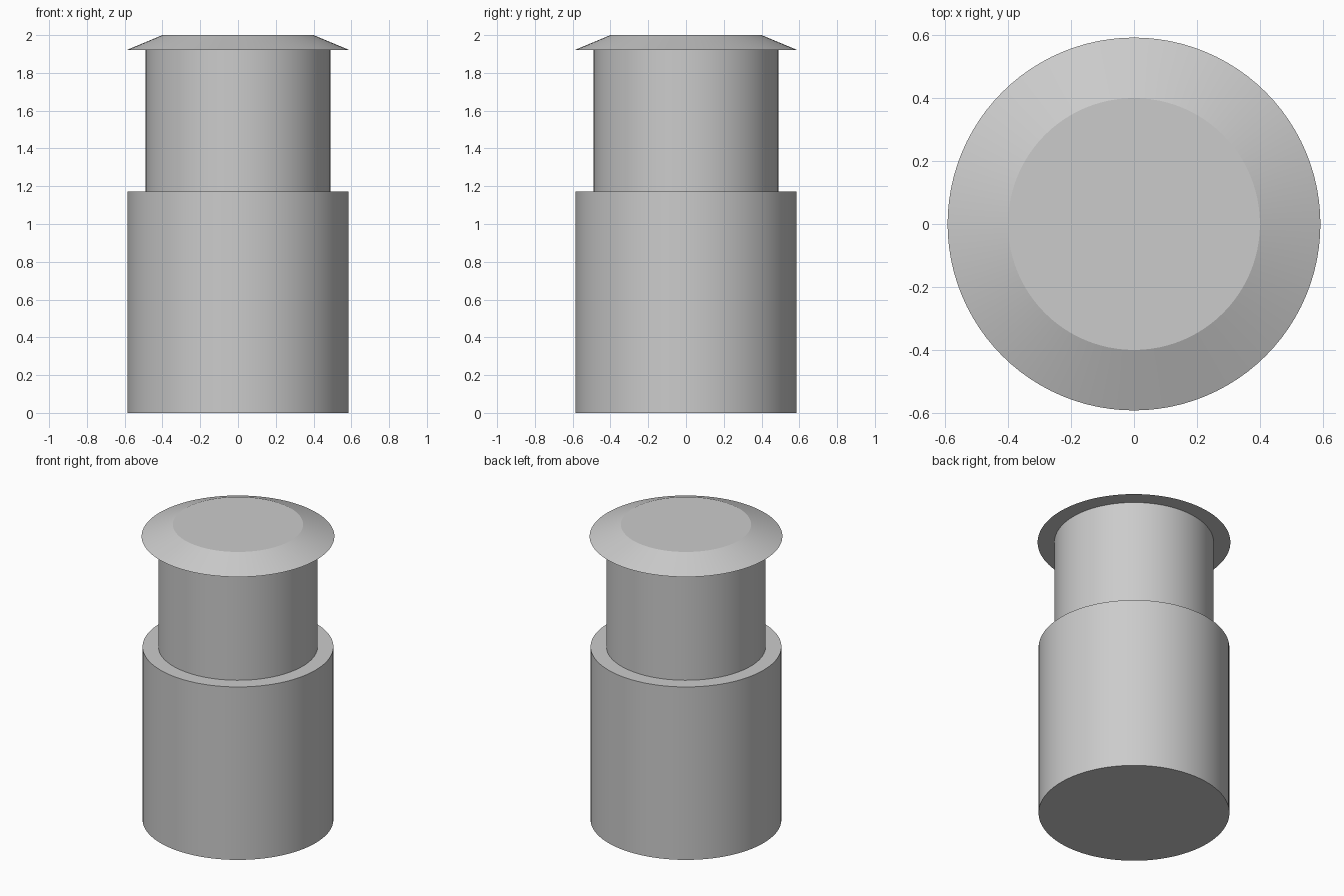
import bpy
import math

cube = bpy.data.objects.get("Cube")
if cube:
    bpy.data.objects.remove(cube, do_unlink=True)

grey = bpy.data.materials.new("plain_grey")
grey.use_nodes = True
colour = (0.6, 0.6, 0.6, 1.0)
grey.diffuse_color = colour
grey.node_tree.nodes["Principled BSDF"].inputs["Base Color"].default_value = colour


def drum(name, bottom_radius, top_radius, bottom, top):
    """Upright round solid between two heights."""
    bpy.ops.mesh.primitive_cone_add(
        vertices=96, radius1=bottom_radius, radius2=top_radius,
        depth=top - bottom, location=(0, 0, (bottom + top) / 2))
    obj = bpy.context.object
    obj.name = name
    obj.data.materials.append(grey)
    # the shallow cap rim needs a tighter crease angle than its slope
    bpy.ops.object.shade_smooth_by_angle(angle=math.radians(15))
    return obj


# Wide body, narrower neck and flared cap
drum("body", 0.586, 0.586, 0, 1.172)
drum("neck", 0.489, 0.489, 1.172, 1.92)
drum("cap", 0.592, 0.4, 1.92, 2)
